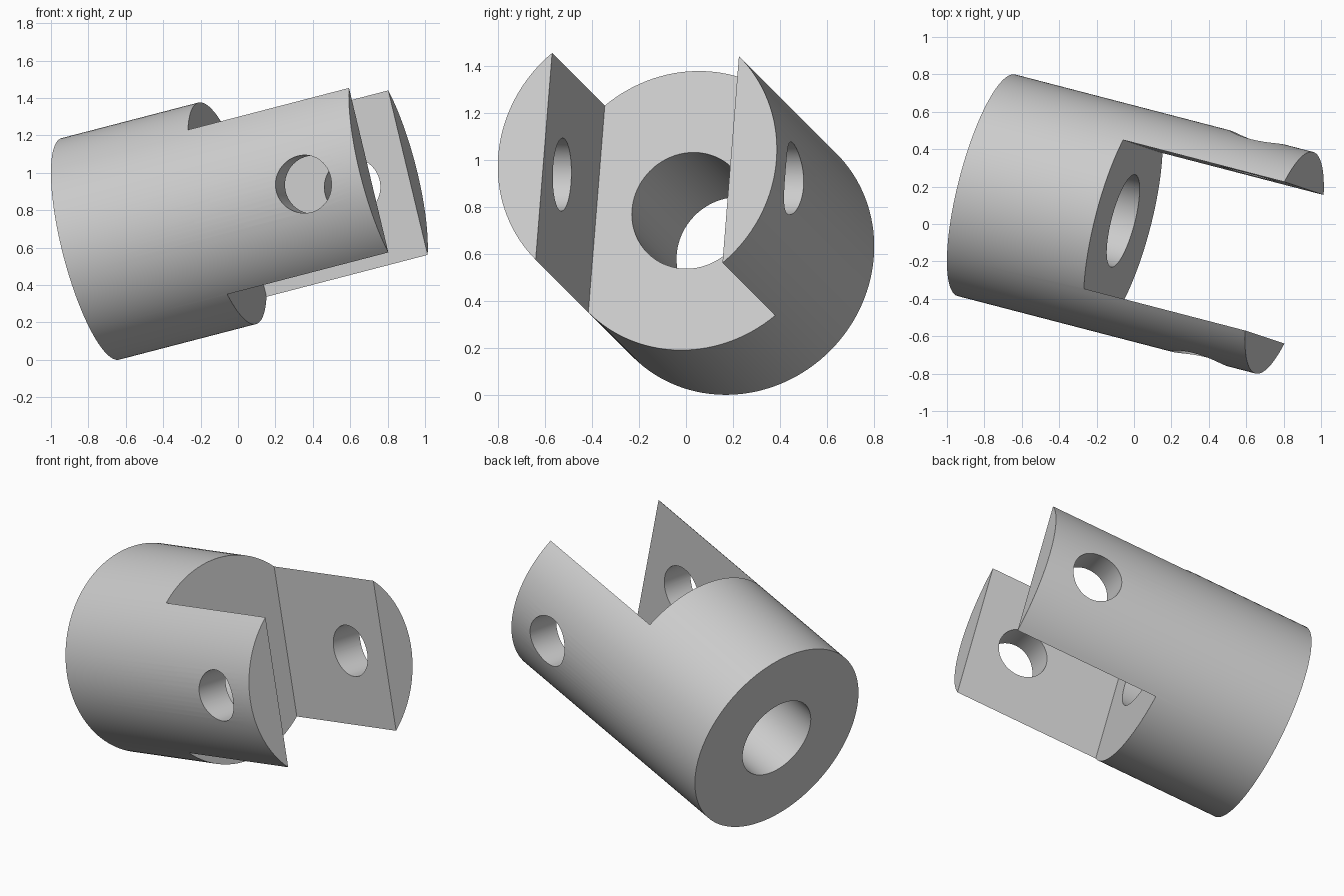
import bpy
from mathutils import Matrix, Vector

cube = bpy.data.objects.get("Cube")
if cube:
    bpy.data.objects.remove(cube, do_unlink=True)

RADIUS, LENGTH = 0.612, 1.697
SLOT_FLOOR, SLOT_HALF = 0.779, 0.411
BORE_RADIUS = 0.255
PIN_RADIUS, PIN_HEIGHT = 0.155, 1.38

# Tilted frame: local z runs along the body, local x across the slot
axis = Vector((1, -0.26, 0.26)).normalized()
along = Vector((-0.231, 0.077, 0.97))
along = (along - axis * along.dot(axis)).normalized()
across = along.cross(axis)
frame = Matrix((across, along, axis)).transposed().to_4x4()
frame.translation = (-0.789, 0.207, 0.5935)


def cylinder(name, radius, depth, centre, rotation=(0, 0, 0), sides=96):
    bpy.ops.mesh.primitive_cylinder_add(vertices=sides, radius=radius, depth=depth,
                                        location=centre, rotation=rotation)
    bpy.context.object.name = name
    return bpy.context.object


def cut(target, cutter):
    cutter.hide_render = True
    mod = target.modifiers.new(cutter.name, 'BOOLEAN')
    mod.operation = 'DIFFERENCE'
    mod.solver = 'EXACT'
    mod.object = cutter
    bpy.context.view_layer.objects.active = target
    bpy.ops.object.modifier_apply(modifier=mod.name)
    bpy.data.objects.remove(cutter, do_unlink=True)


# Solid round body, with its origin at the centre of the closed end
body = cylinder("clevis_body", RADIUS, LENGTH, (0, 0, LENGTH / 2), sides=128)
body.data.transform(Matrix.Translation(body.location))
body.location = (0, 0, 0)

# Open slot that leaves two prongs
bpy.ops.mesh.primitive_cube_add(size=1, location=(0, 0, SLOT_FLOOR + 1))
slot = bpy.context.object
slot.name = "slot_cutter"
slot.scale = (2 * SLOT_HALF, 3, 2)
bpy.context.view_layer.update()
cut(body, slot)

# Shaft bore along the body and pin hole through both prongs
cut(body, cylinder("bore_cutter", BORE_RADIUS, 4, (0, 0, 0)))
cut(body, cylinder("pin_hole_cutter", PIN_RADIUS, 3, (0, 0, PIN_HEIGHT), (0, 1.5707963, 0)))

# Plain grey finish
grey = bpy.data.materials.new("plain_grey")
grey.use_nodes = True
colour = (0.604, 0.604, 0.604, 1)
grey.diffuse_color = colour
grey.node_tree.nodes["Principled BSDF"].inputs["Base Color"].default_value = colour
body.data.materials.clear()
body.data.materials.append(grey)

# Tilt into place with crisp edges
body.matrix_world = frame
bpy.ops.object.select_all(action='DESELECT')
body.select_set(True)
bpy.context.view_layer.objects.active = body
bpy.ops.object.shade_smooth_by_angle(angle=0.5)
